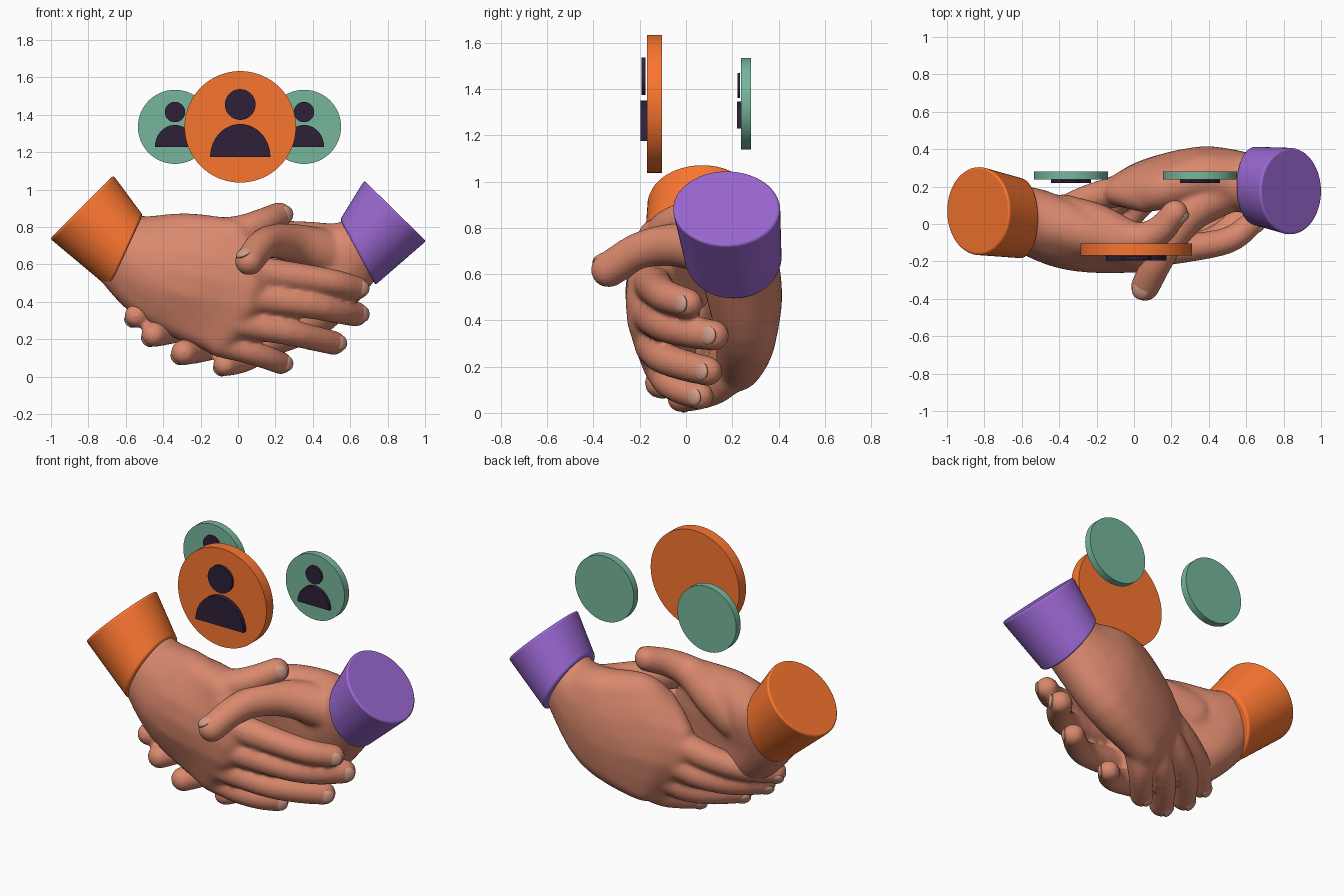
import bpy, bmesh
from math import sin, cos, pi
from mathutils import Vector, Matrix

if "Cube" in bpy.data.objects:
    bpy.data.objects.remove(bpy.data.objects["Cube"])


def material(name, rgb):
    m = bpy.data.materials.new(name)
    m.diffuse_color = (*rgb, 1)
    m.use_nodes = True
    m.node_tree.nodes["Principled BSDF"].inputs["Base Color"].default_value = m.diffuse_color
    return m


SKIN = material("skin", (0.70, 0.25, 0.155))
NAIL = material("nail", (0.64, 0.34, 0.26))
ORANGE = material("orange", (0.95, 0.18, 0.03))
PURPLE = material("purple", (0.33, 0.14, 0.65))
GREEN = material("green", (0.18, 0.47, 0.33))
DARK = material("dark", (0.028, 0.015, 0.04))


def finish(name, bm, mat):
    bmesh.ops.recalc_face_normals(bm, faces=bm.faces[:])
    me = bpy.data.meshes.new(name)
    bm.to_mesh(me)
    bm.free()
    ob = bpy.data.objects.new(name, me)
    bpy.context.collection.objects.link(ob)
    me.materials.append(mat)
    bpy.ops.object.select_all(action='DESELECT')
    ob.select_set(True)
    bpy.context.view_layer.objects.active = ob
    bpy.ops.object.shade_smooth_by_angle()
    return ob


# Hands: hulls around groups of balls (x, y, z, r), fused by a voxel remesh
def hull(bm, balls):
    tmp = bmesh.new()
    for x, y, z, r in balls:
        bmesh.ops.create_icosphere(tmp, subdivisions=3, radius=r, matrix=Matrix.Translation((x, y, z)))
    res = bmesh.ops.convex_hull(tmp, input=tmp.verts[:])
    junk = {g for g in res["geom_interior"] + res["geom_unused"] if isinstance(g, bmesh.types.BMVert)}
    bmesh.ops.delete(tmp, geom=list(junk), context='VERTS')
    me = bpy.data.meshes.new("tmp")
    tmp.to_mesh(me)
    tmp.free()
    bm.from_mesh(me)
    bpy.data.meshes.remove(me)


def spline(points, steps):
    """Smooth curve through 4D balls (Catmull-Rom)."""
    p = [Vector(q) for q in points]
    p = [p[0] * 2 - p[1]] + p + [p[-1] * 2 - p[-2]]
    out = []
    for a, b, c, d in zip(p, p[1:], p[2:], p[3:]):
        for k in range(steps):
            t = k / steps
            out.append(0.5 * (2 * b + (c - a) * t + (2 * a - 5 * b + 4 * c - d) * t * t
                              + (3 * b - a - 3 * c + d) * t ** 3))
    return out + [p[-2]]


def hand(name, sections, digits, out, thumb_out):
    bm = bmesh.new()
    # Palm: smooth lengthwise, and smooth across from thumb side to little finger side
    rows = [spline(s, 2) for s in sections]
    grid = list(zip(*[spline(col, 4) for col in zip(*rows)]))
    for a, b in zip(grid, grid[1:]):
        for j in range(len(a) - 1):
            hull(bm, [a[j], a[j + 1], b[j], b[j + 1]])
    for chain in digits:
        fat = spline([(x, y, z, r * 1.07) for x, y, z, r in chain], 3)
        for a, b in zip(fat, fat[1:]):
            hull(bm, [a, b])
    ob = finish(name, bm, SKIN)
    rm = ob.modifiers.new("fuse", 'REMESH')
    rm.mode = 'VOXEL'
    rm.voxel_size = 0.012
    rm.use_smooth_shade = True
    sm = ob.modifiers.new("soften", 'SMOOTH')
    sm.factor = 0.5
    sm.iterations = 16
    # Nails sit on the outer side of each tip
    for i, chain in enumerate(digits):
        tip, prev, r = Vector(chain[-1][:3]), Vector(chain[-2][:3]), chain[-1][3]
        d = (tip - prev).normalized()
        n = Vector(thumb_out if i == 4 else out)
        n = (n - d * n.dot(d)).normalized()
        s = n.cross(d)
        c = tip + d * r * 0.1 + n * r * 0.78
        mat = Matrix.Translation(c) @ Matrix((d, s, n)).transposed().to_4x4()
        bm = bmesh.new()
        bmesh.ops.create_uvsphere(bm, u_segments=20, v_segments=12, radius=1,
                                  matrix=mat @ Matrix.Diagonal((r * 0.66, r * 0.66, r * 0.3, 1)))
        finish(f"{name}_nail_{i + 1}", bm, NAIL)


hand("left_side_hand",
     [[(-0.70, 0.045, 0.77, 0.16)] * 4,
      [(-0.53, 0.03, 0.70, 0.16), (-0.55, 0.02, 0.67, 0.175), (-0.58, 0.02, 0.64, 0.175), (-0.60, 0.025, 0.60, 0.16)],
      [(-0.28, -0.045, 0.745, 0.13), (-0.29, -0.08, 0.62, 0.165), (-0.34, -0.08, 0.5, 0.165), (-0.42, -0.03, 0.40, 0.14)],
      [(-0.02, -0.115, 0.745, 0.1), (0.05, -0.145, 0.57, 0.11), (0.03, -0.15, 0.40, 0.105), (-0.09, -0.095, 0.20, 0.09)]],
     [[(0.05, -0.155, 0.57, 0.08), (0.38, -0.115, 0.525, 0.07), (0.53, -0.075, 0.50, 0.066), (0.635, 0.01, 0.473, 0.061)],
      [(0.04, -0.16, 0.43, 0.08), (0.38, -0.105, 0.385, 0.07), (0.53, -0.01, 0.355, 0.067), (0.63, 0.12, 0.335, 0.064)],
      [(0.0, -0.14, 0.29, 0.078), (0.26, -0.10, 0.24, 0.067), (0.41, -0.005, 0.205, 0.064), (0.515, 0.095, 0.18, 0.061)],
      [(-0.10, -0.095, 0.185, 0.075), (0.06, -0.075, 0.135, 0.064), (0.16, -0.02, 0.10, 0.06), (0.23, 0.06, 0.073, 0.058)],
      [(-0.38, 0.01, 0.66, 0.14), (-0.2, -0.02, 0.715, 0.12), (0.0, -0.085, 0.765, 0.09),
       (0.13, -0.04, 0.82, 0.075), (0.22, 0.06, 0.863, 0.067)]],
     (0.2, -1, 0.1), (1, -0.5, 0.2))

hand("right_side_hand",
     [[(0.72, 0.19, 0.76, 0.145)] * 4,
      [(0.56, 0.22, 0.68, 0.145), (0.58, 0.22, 0.66, 0.16), (0.60, 0.22, 0.63, 0.16), (0.615, 0.22, 0.60, 0.145)],
      [(0.37, 0.25, 0.70, 0.13), (0.35, 0.255, 0.58, 0.155), (0.37, 0.26, 0.46, 0.155), (0.41, 0.26, 0.35, 0.135)],
      [(0.17, 0.19, 0.72, 0.11), (0.08, 0.22, 0.58, 0.105), (0.08, 0.245, 0.40, 0.105), (0.15, 0.23, 0.20, 0.10)],
      [(0.06, 0.14, 0.67, 0.08), (-0.08, 0.17, 0.53, 0.075), (-0.07, 0.19, 0.38, 0.08), (0.08, 0.19, 0.175, 0.08)]],
     [[(0.0, 0.19, 0.50, 0.085), (-0.23, 0.14, 0.42, 0.072), (-0.42, 0.05, 0.36, 0.065), (-0.545, -0.08, 0.325, 0.061)],
      [(0.0, 0.20, 0.38, 0.085), (-0.18, 0.15, 0.30, 0.072), (-0.34, 0.04, 0.25, 0.067), (-0.45, -0.11, 0.225, 0.064)],
      [(0.05, 0.205, 0.28, 0.08), (-0.07, 0.14, 0.19, 0.07), (-0.18, 0.04, 0.15, 0.066), (-0.29, -0.11, 0.13, 0.066)],
      [(0.12, 0.19, 0.17, 0.078), (0.06, 0.13, 0.11, 0.068), (0.0, 0.06, 0.08, 0.062), (-0.07, -0.02, 0.064, 0.06)],
      [(0.48, 0.18, 0.66, 0.12), (0.31, 0.07, 0.71, 0.10), (0.19, -0.08, 0.725, 0.085),
       (0.12, -0.21, 0.695, 0.077), (0.06, -0.335, 0.618, 0.073)]],
     (-0.3, 1, -0.6), (-0.6, -0.7, 0.6))


# Cuffs: lofted between two tilted rings, wide outer end first
def cuff(name, rings, mat, seg=64):
    bm = bmesh.new()
    loops = []
    for c, e, b in rings:
        c, e = Vector(c), Vector(e)
        loops.append([bm.verts.new(c + e * cos(2 * pi * k / seg) + Vector((0, b * sin(2 * pi * k / seg), 0)))
                      for k in range(seg)])
    for p, q in zip(loops, loops[1:]):
        for k in range(seg):
            bm.faces.new((p[k], p[(k + 1) % seg], q[(k + 1) % seg], q[k]))
    bm.faces.new(loops[0])
    bm.faces.new(loops[-1])
    ob = finish(name, bm, mat)
    bv = ob.modifiers.new("round_rim", 'BEVEL')
    bv.width = 0.012
    bv.segments = 3
    bv.limit_method = 'ANGLE'


cuff("left_cuff", [((-0.835, 0.07, 0.907), (0.169, 0, 0.169), 0.236),
                   ((-0.60, 0.03, 0.67), (0.09, 0, 0.195), 0.213)], ORANGE)
cuff("right_cuff", [((0.84, 0.175, 0.887), (-0.165, 0, 0.162), 0.232),
                    ((0.64, 0.205, 0.665), (-0.094, 0, 0.175), 0.208)], PURPLE)


# Badges: round plates with a raised person icon
def plate(name, x, z, rx, rz, y0, y1, mat, turn=2 * pi, n=96):
    bm = bmesh.new()
    count = n if turn > 6 else n + 1
    pts = [(x + rx * cos(turn * k / n), z + rz * sin(turn * k / n)) for k in range(count)]
    front = [bm.verts.new((px, y0, pz)) for px, pz in pts]
    back = [bm.verts.new((px, y1, pz)) for px, pz in pts]
    bm.faces.new(front)
    bm.faces.new(back)
    for k in range(count):
        j = (k + 1) % count
        bm.faces.new((front[k], front[j], back[j], back[k]))
    finish(name, bm, mat)


def badge(name, x, r, y, thick, mat):
    z = 1.336
    plate(name + "_disc", x, z, r, r, y, y + thick, mat)
    plate(name + "_head", x, z + 0.4 * r, 0.275 * r, 0.275 * r, y - 0.075 * r, y - 0.02 * r, DARK)
    plate(name + "_shoulders", x, z - 0.54 * r, 0.54 * r, 0.59 * r, y - 0.09 * r, y, DARK, turn=pi)


badge("centre_badge", 0.012, 0.298, -0.169, 0.066, ORANGE)
badge("left_badge", -0.337, 0.198, 0.238, 0.043, GREEN)
badge("right_badge", 0.353, 0.198, 0.238, 0.043, GREEN)
